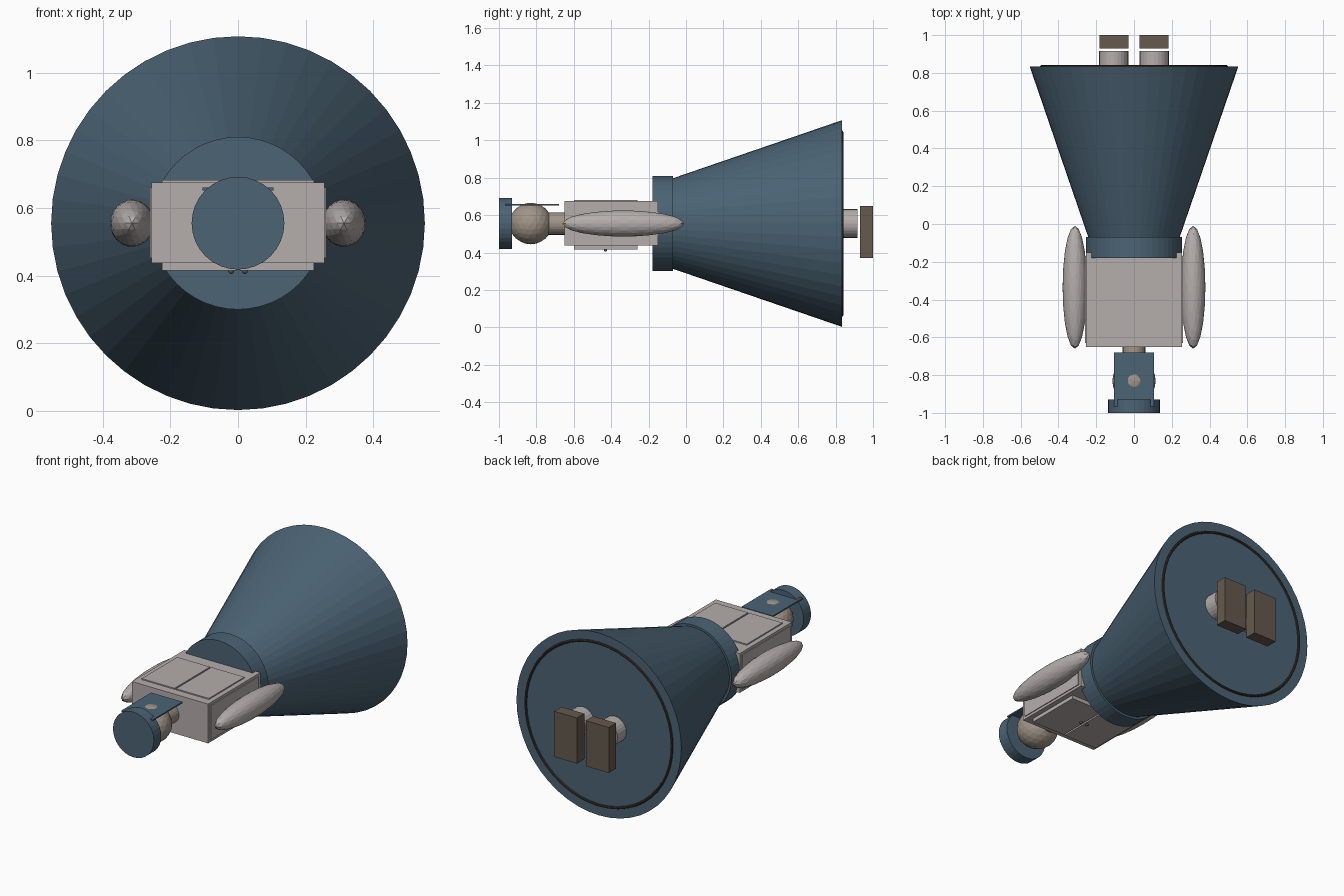
import bpy
from math import pi

if "Cube" in bpy.data.objects:
    bpy.data.objects.remove(bpy.data.objects["Cube"])

ZC = 0.555  # height of the figure's long axis


def material(name, rgb):
    m = bpy.data.materials.new(name)
    m.diffuse_color = (*rgb, 1)
    m.use_nodes = True
    m.node_tree.nodes["Principled BSDF"].inputs["Base Color"].default_value = m.diffuse_color
    return m


BLUE = material("blue_cloth", (0.07, 0.125, 0.175))
PALE = material("pale_cloth", (0.46, 0.42, 0.41))
SKIN = material("skin", (0.36, 0.30, 0.25))
BROWN = material("brown_leather", (0.13, 0.10, 0.075))
DARK = material("dark_trim", (0.04, 0.033, 0.027))


def finish(name, mat):
    o = bpy.context.object
    o.name = name
    o.data.materials.append(mat)
    return o


def box(name, x, y, z, mat):
    """Box from (min, max) ranges."""
    bpy.ops.mesh.primitive_cube_add(size=1, location=[sum(r) / 2 for r in (x, y, z)])
    bpy.context.object.scale = [r[1] - r[0] for r in (x, y, z)]
    return finish(name, mat)


def frustum(name, x, y, r0, r1, mat, sides=32):
    """Round part along y, radius r0 at y[0] and r1 at y[1]."""
    bpy.ops.mesh.primitive_cone_add(vertices=sides, radius1=r0, radius2=r1, depth=y[1] - y[0],
                                    location=(x, sum(y) / 2, ZC), rotation=(-pi / 2, 0, 0))
    return finish(name, mat)


def ball(name, loc, radii, mat):
    bpy.ops.mesh.primitive_ico_sphere_add(subdivisions=3, radius=1, location=loc)
    bpy.context.object.scale = radii
    return finish(name, mat)


# Skirt, hem trim and waistband
frustum("skirt", 0, (-0.07, 0.833), 0.242, 0.552, BLUE, 48)
bpy.ops.mesh.primitive_torus_add(major_radius=0.49, minor_radius=0.008, major_segments=48,
                                 minor_segments=8, location=(0, 0.833, ZC), rotation=(pi / 2, 0, 0))
finish("hem_trim", DARK)
frustum("waistband", 0, (-0.18, -0.07), 0.255, 0.255, BLUE, 48)

# Torso, neck, head and headwear
box("torso", (-0.255, 0.255), (-0.65, -0.15), (0.437, 0.675), PALE)
frustum("neck", 0, (-0.74, -0.64), 0.06, 0.06, SKIN, 24)
ball("head", (0, -0.83, ZC), (0.115, 0.115, 0.111), SKIN)
frustum("hat", 0, (-1.0, -0.93), 0.137, 0.137, BLUE)
box("head_veil", (-0.105, 0.105), (-0.965, -0.68), (0.652, 0.660), BLUE)

# Paired parts
for side, s in (("left", -1), ("right", 1)):
    def span(a, b):
        return tuple(sorted((s * a, s * b)))

    ball(side + "_arm", (s * 0.313, -0.335, ZC), (0.065, 0.325, 0.07), PALE)
    box(side + "_side_panel", span(0.25, 0.26), (-0.63, -0.17), (0.452, 0.66), PALE)
    box(side + "_back_panel", span(0.005, 0.225), (-0.6, -0.26), (0.67, 0.682), PALE)
    box(side + "_front_panel", span(0.005, 0.225), (-0.6, -0.26), (0.415, 0.44), PALE)
    ball(side + "_button", (s * 0.02, -0.43, 0.414), (0.009, 0.009, 0.009), BROWN)
    frustum(side + "_leg", s * 0.107, (0.80, 0.917), 0.077, 0.077, PALE, 24)
    box(side + "_shoe", span(0.03, 0.183), (0.93, 1.0), (0.372, 0.648), BROWN)
